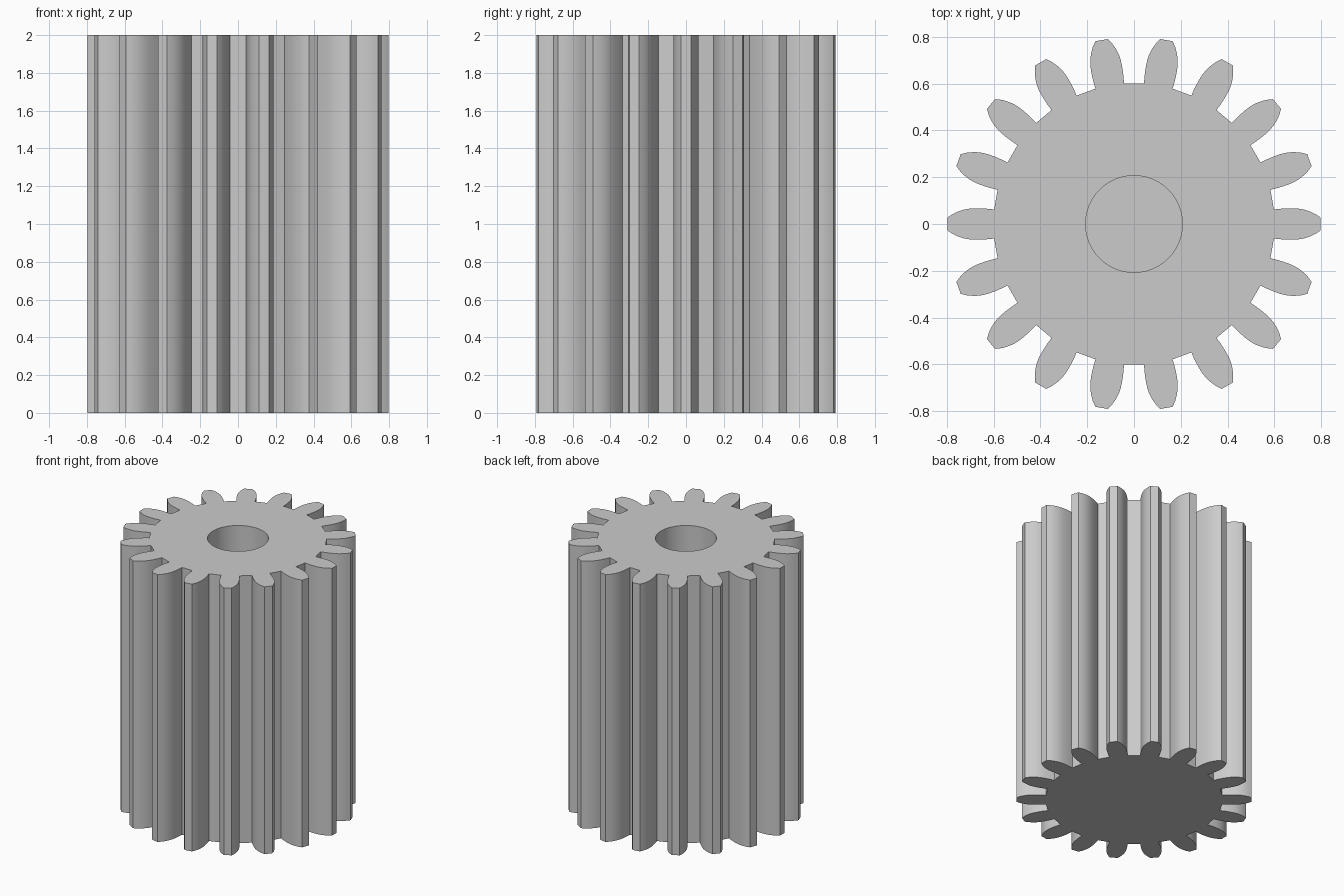
import bpy
import bmesh
import math

TEETH = 18
HEIGHT = 2.0
BORE_RADIUS = 0.207
BORE_FLOOR = 0.5
BORE_SIDES = 64

old = bpy.data.objects.get("Cube")
if old:
    bpy.data.objects.remove(old)

# Plain grey metal
steel = bpy.data.materials.new("grey metal")
steel.use_nodes = True
GREY = (0.6, 0.6, 0.6, 1.0)
steel.diffuse_color = GREY
steel.node_tree.nodes["Principled BSDF"].inputs["Base Color"].default_value = GREY

# One flank of a tooth: distance from the axis, half width
flank = [(0.598, 0.062), (0.625, 0.065), (0.65, 0.0665), (0.675, 0.067),
         (0.70, 0.066), (0.725, 0.062), (0.75, 0.054), (0.775, 0.0425),
         (0.798, 0.027)]
tooth = [(r, -w) for r, w in flank] + [(r, w) for r, w in reversed(flank)]


def turned(x, y, angle):
    c, s = math.cos(angle), math.sin(angle)
    return x * c - y * s, x * s + y * c


def ring(bm, points, z):
    return [bm.verts.new((x, y, z)) for x, y in points]


def walls(bm, lower, upper):
    for i in range(len(lower)):
        j = (i + 1) % len(lower)
        bm.faces.new((lower[i], lower[j], upper[j], upper[i]))


outline = [turned(x, y, math.tau * i / TEETH) for i in range(TEETH) for x, y in tooth]
circle = [turned(BORE_RADIUS, 0, math.tau * i / BORE_SIDES) for i in range(BORE_SIDES)]

bm = bmesh.new()

# Toothed outside and closed underside
base = ring(bm, outline, 0)
rim = ring(bm, outline, HEIGHT)
walls(bm, base, rim)
bm.faces.new(base[::-1])

# Blind shaft bore
bore_floor = ring(bm, circle, BORE_FLOOR)
bore_rim = ring(bm, circle, HEIGHT)
walls(bm, bore_rim, bore_floor)
bm.faces.new(bore_floor)

# Top face between the teeth and the bore
edges = [bm.edges.get((loop[i - 1], loop[i]))
         for loop in (rim, bore_rim) for i in range(len(loop))]
bmesh.ops.triangle_fill(bm, use_beauty=True, use_dissolve=False,
                        edges=edges, normal=(0, 0, 1))
bmesh.ops.recalc_face_normals(bm, faces=bm.faces)

mesh = bpy.data.meshes.new("pinion_gear")
bm.to_mesh(mesh)
bm.free()
mesh.materials.append(steel)
gear = bpy.data.objects.new("pinion_gear", mesh)
bpy.context.collection.objects.link(gear)

# Smooth flanks and bore, crisp tooth corners
bpy.ops.object.select_all(action='DESELECT')
gear.select_set(True)
bpy.context.view_layer.objects.active = gear
bpy.ops.object.shade_smooth_by_angle(angle=math.radians(25))
